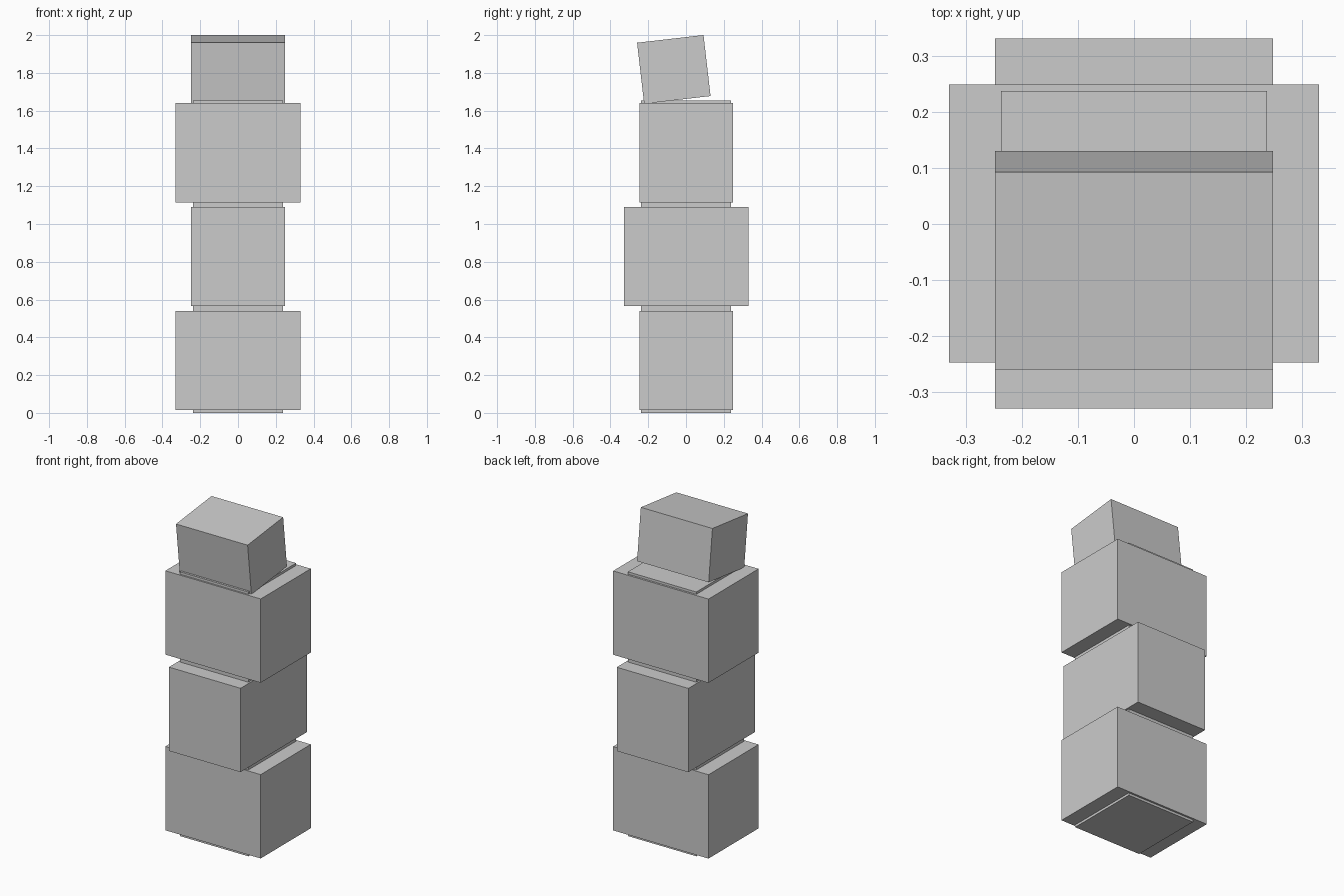
import bpy
import math

if "Cube" in bpy.data.objects:
    bpy.data.objects.remove(bpy.data.objects["Cube"])


def box(name, size, centre, tilt=0.0):
    bpy.ops.mesh.primitive_cube_add(size=1, location=centre, rotation=(tilt, 0, 0))
    ob = bpy.context.object
    ob.name = name
    ob.scale = size
    bpy.ops.object.transform_apply(location=False, rotation=False, scale=True)
    return ob


# Inner core, showing as thin plates between the crates
box("inner_core", (0.474, 0.474, 1.655), (0, 0, 0.8275))

# Three stacked crates, every other one turned a quarter
for i in range(3):
    size = (0.66, 0.496, 0.525) if i % 2 == 0 else (0.496, 0.66, 0.525)
    box(f"crate_{i + 1}", size, (0, 0.001, 0.2775 + 0.55 * i))

# Smaller box leaning on the top
box("tilted_box", (0.496, 0.354, 0.325), (0, -0.0645, 1.8185), math.radians(6.6))
